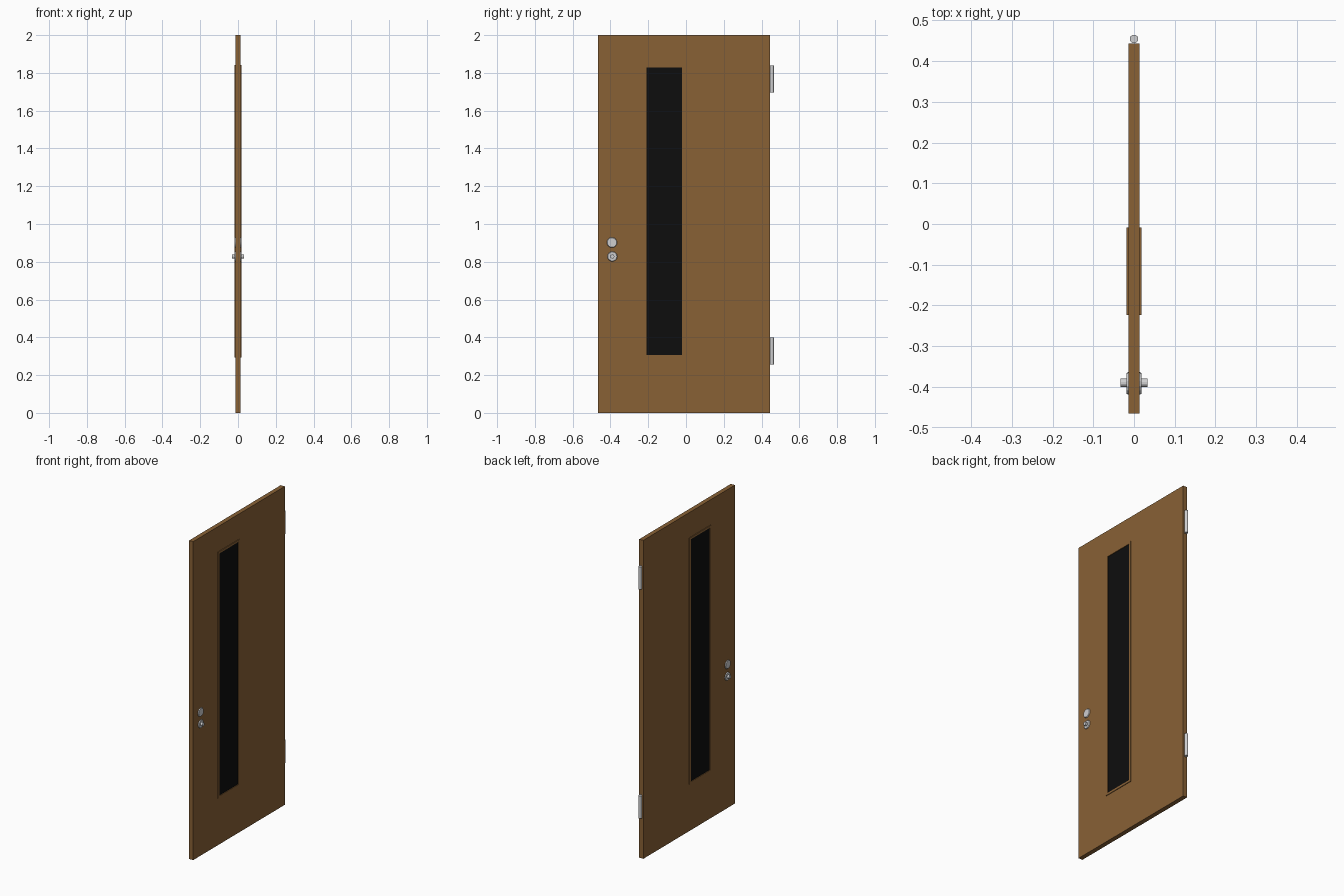
import bpy, bmesh, math
from mathutils import Matrix, Vector

if "Cube" in bpy.data.objects:
    bpy.data.objects.remove(bpy.data.objects["Cube"])


def material(name, rgb):
    m = bpy.data.materials.new(name)
    m.diffuse_color = (*rgb, 1)
    m.use_nodes = True
    m.node_tree.nodes["Principled BSDF"].inputs["Base Color"].default_value = m.diffuse_color
    return m


WOOD = material("brown wood", (0.25, 0.12, 0.036))
GLASS = material("dark glass", (0.004, 0.004, 0.004))
METAL = material("silver metal", (0.62, 0.62, 0.63))


def finish(bm, name, *mats):
    bmesh.ops.recalc_face_normals(bm, faces=bm.faces)
    me = bpy.data.meshes.new(name)
    bm.to_mesh(me)
    bm.free()
    for m in mats:
        me.materials.append(m)
    ob = bpy.data.objects.new(name, me)
    bpy.context.collection.objects.link(ob)
    return ob


def box(lo, hi):
    bm = bmesh.new()
    lo, hi = Vector(lo), Vector(hi)
    bmesh.ops.create_cube(bm, size=1, matrix=Matrix.Translation((lo + hi) / 2)
                          @ Matrix.Diagonal((*(hi - lo), 1)))
    return bm


def cone(bm, r1, r2, depth, centre, rot=Matrix(), sides=14):
    bmesh.ops.create_cone(bm, cap_ends=True, segments=sides, radius1=r1, radius2=r2,
                          depth=depth, matrix=Matrix.Translation(centre) @ rot)


# Door slab
finish(box((-0.014, -0.465, 0), (0.014, 0.444, 2)), "door_panel", WOOD)

# Raised window trim with glass sunk into both faces
bm = box((-0.018, -0.223, 0.294), (0.018, -0.009, 1.842))
for face in [f for f in bm.faces if abs(f.normal.x) > 0.9]:
    bmesh.ops.inset_individual(bm, faces=[face], thickness=0.018)
    bmesh.ops.inset_individual(bm, faces=[face], thickness=0.001, depth=-0.003)
    face.material_index = 1
finish(bm, "window_frame", WOOD, GLASS)

# Lock plates and knobs on both sides
for side, label in ((1, "right"), (-1, "left")):
    rot = Matrix.Rotation(side * math.pi / 2, 4, 'Y')
    bm = bmesh.new()
    cone(bm, 0.028, 0.025, 0.006, (side * 0.016, -0.392, 0.902), rot)
    finish(bm, "lock_plate_" + label, METAL)
    bm = bmesh.new()
    cone(bm, 0.027, 0.024, 0.006, (side * 0.016, -0.39, 0.828), rot)
    cone(bm, 0.011, 0.011, 0.02, (side * 0.023, -0.39, 0.828), rot)
    finish(bm, "knob_" + label, METAL)

# Hinge barrels
for z, label in ((0.328, "lower"), (1.767, "upper")):
    bm = bmesh.new()
    cone(bm, 0.0105, 0.0105, 0.142, (0, 0.4545, z))
    finish(bm, "hinge_" + label, METAL)
